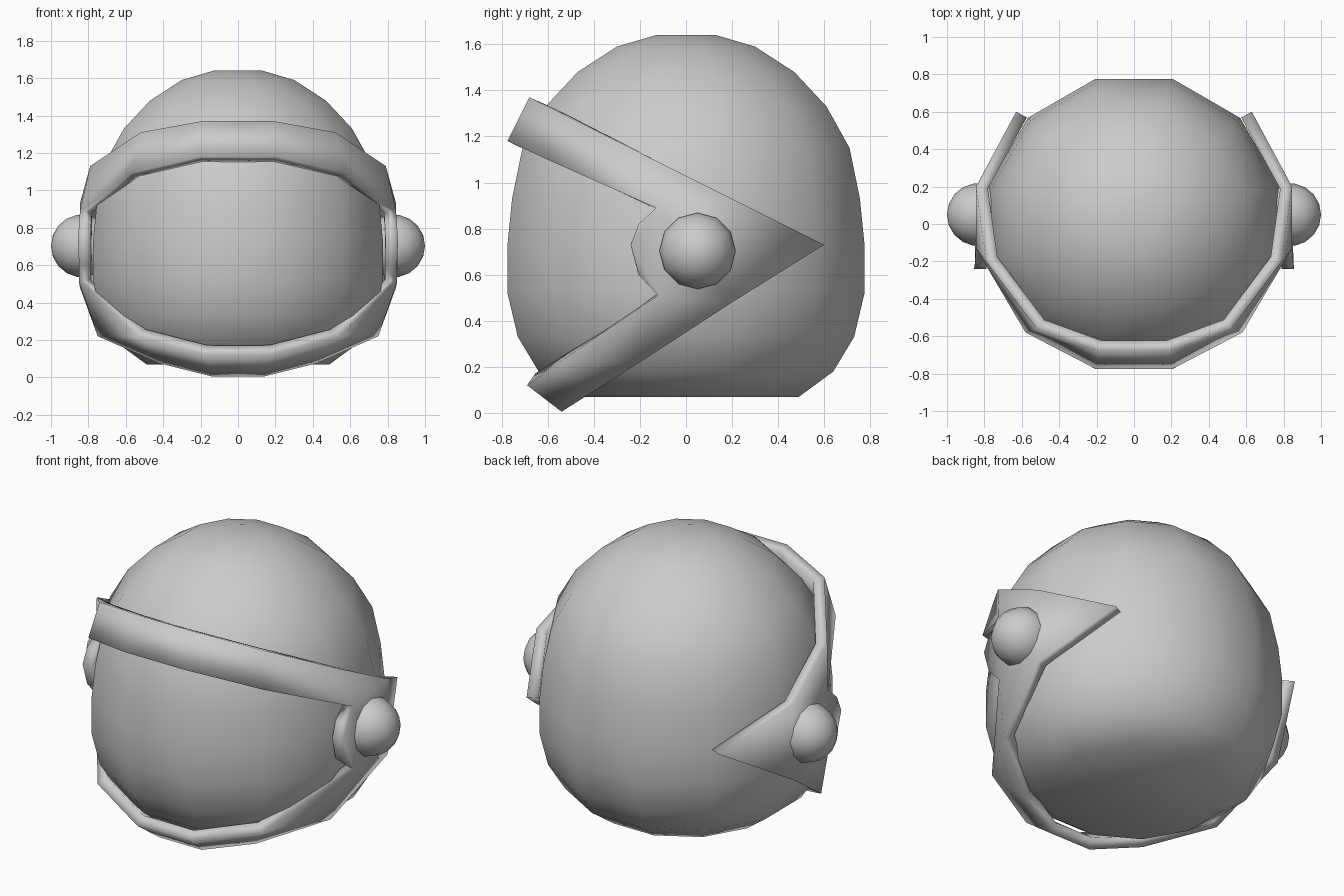
import bpy, bmesh, math

if "Cube" in bpy.data.objects:
    bpy.data.objects.remove(bpy.data.objects["Cube"])


def make_object(name, verts, faces):
    mesh = bpy.data.meshes.new(name)
    mesh.from_pydata(verts, [], faces)
    mesh.update()
    obj = bpy.data.objects.new(name, mesh)
    bpy.context.collection.objects.link(obj)
    return obj


def smooth(obj, angle=None):
    bpy.ops.object.select_all(action='DESELECT')
    obj.select_set(True)
    bpy.context.view_layer.objects.active = obj
    if angle is None:
        bpy.ops.object.shade_smooth()
    else:
        bpy.ops.object.shade_smooth_by_angle(angle=math.radians(angle))


# Helmet shell: twelve-sided lathe, profile of (flat-to-centre distance, z)
profile = [(0.49, 0.07), (0.64, 0.18), (0.73, 0.33), (0.775, 0.52), (0.775, 0.73),
           (0.755, 0.93), (0.71, 1.15), (0.61, 1.33), (0.47, 1.48), (0.30, 1.59), (0.13, 1.64)]
N = 12
verts, faces = [], []
for d, z in profile:
    r = d / math.cos(math.pi / N)
    for i in range(N):
        a = 2 * math.pi * (i + 0.5) / N
        verts.append((r * math.cos(a), r * math.sin(a), z))
for j in range(len(profile) - 1):
    for i in range(N):
        k = (i + 1) % N
        faces.append((j * N + i, j * N + k, (j + 1) * N + k, (j + 1) * N + i))
faces.append(tuple(reversed(range(N))))
faces.append(tuple(range((len(profile) - 1) * N, len(profile) * N)))
smooth(make_object("helmet_shell", verts, faces))

# Visor frame: half of the V-shaped band, mirrored and thickened inwards
pts = {
    # upper strap, top and bottom edge
    "Tm": (0, -0.68, 1.37), "T0": (0.19, -0.68, 1.37), "T1": (0.52, -0.56, 1.31),
    "T2": (0.79, -0.20, 1.13), "T3": (0.845, 0.20, 0.93), "tip": (0.63, 0.60, 0.73),
    "Bm": (0, -0.775, 1.18), "B0": (0.205, -0.775, 1.18), "B1": (0.58, -0.58, 1.09),
    "B2": (0.845, -0.13, 0.89),
    # front edge of the ear plate
    "E1": (0.85, -0.205, 0.82), "E2": (0.855, -0.24, 0.73), "E3": (0.85, -0.205, 0.60),
    # lower strap, top and bottom edge
    "Dm": (0, -0.69, 0.12), "D0": (0.18, -0.69, 0.12), "D1": (0.54, -0.55, 0.22),
    "D2": (0.85, -0.12, 0.51),
    "Cm": (0, -0.54, 0.005), "C0": (0.14, -0.54, 0.005), "C1": (0.42, -0.43, 0.075),
    "C2": (0.75, -0.20, 0.22), "C3": (0.845, 0.20, 0.48),
}
patches = ["Tm Bm B0 T0", "T0 B0 B1 T1", "T1 B1 B2 T2", "T2 B2 T3",
           "T3 B2 E1 E2 E3 D2 C3", "T3 C3 tip",
           "Dm Cm C0 D0", "D0 C0 C1 D1", "D1 C1 C2 D2", "D2 C2 C3"]
names = list(pts)
frame = make_object("visor_frame", list(pts.values()),
                    [[names.index(n) for n in p.split()] for p in patches])
frame.modifiers.new("mirror", 'MIRROR')
solid = frame.modifiers.new("thickness", 'SOLIDIFY')
solid.thickness = 0.065
solid.offset = -1
smooth(frame, 35)

# Ear knobs: low-poly balls on both sides, pole pointing outwards
for side, label in ((1, "right"), (-1, "left")):
    bpy.ops.mesh.primitive_uv_sphere_add(segments=12, ring_count=9, radius=0.168,
                                         location=(side * 0.832, 0.05, 0.703),
                                         rotation=(0, side * math.pi / 2, 0))
    knob = bpy.context.object
    knob.name = "ear_knob_" + label
    smooth(knob)
